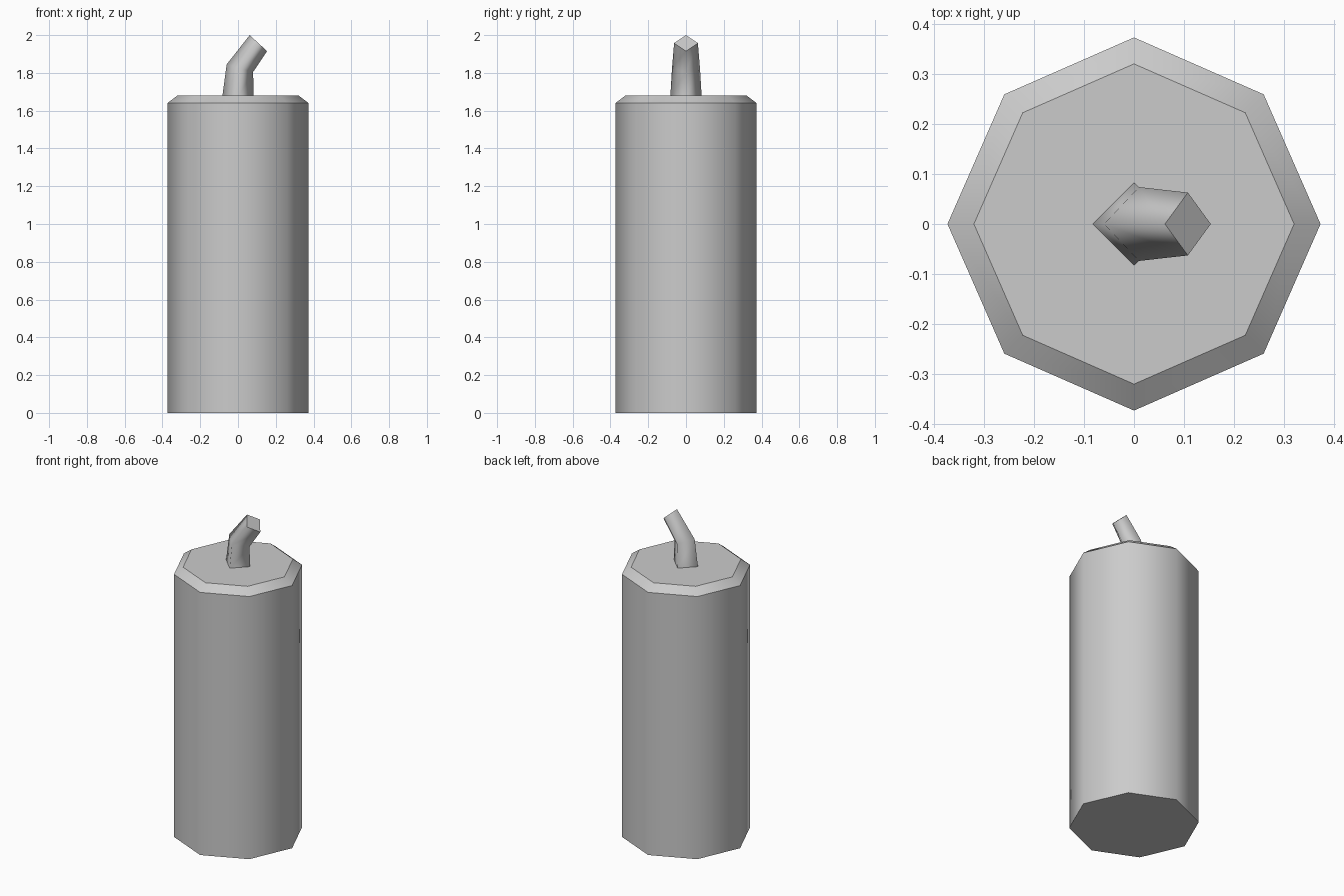
import bpy, bmesh, math

if "Cube" in bpy.data.objects:
    bpy.data.objects.remove(bpy.data.objects["Cube"])


def loft(name, rings, sharp):
    """Skin a list of point rings, cap both ends, keep the listed rings as hard edges."""
    bm = bmesh.new()
    loops = [[bm.verts.new(p) for p in ring] for ring in rings]
    n = len(loops[0])
    for a, b in zip(loops, loops[1:]):
        for i in range(n):
            j = (i + 1) % n
            bm.faces.new((a[i], a[j], b[j], b[i]))
    bm.faces.new(loops[0][::-1])
    bm.faces.new(loops[-1])
    bmesh.ops.recalc_face_normals(bm, faces=bm.faces)
    for f in bm.faces:
        f.smooth = True
    for k in sharp:
        for i in range(n):
            bm.edges.get((loops[k][i], loops[k][(i + 1) % n])).smooth = False
    mesh = bpy.data.meshes.new(name)
    bm.to_mesh(mesh)
    bm.free()
    obj = bpy.data.objects.new(name, mesh)
    bpy.context.collection.objects.link(obj)
    return obj


def octagon(r, z):
    # diagonal corners sit slightly inside the regular octagon
    pts = []
    for i in range(8):
        a = i * math.pi / 4
        s = r * (0.983 if i % 2 else 1.0)
        pts.append((s * math.cos(a), s * math.sin(a), z))
    return pts


def diamond(left, right, half_y):
    # four-sided wick section given its left and right (x, z) corners
    mx, mz = (left[0] + right[0]) / 2, (left[1] + right[1]) / 2
    return [(right[0], 0, right[1]), (mx, half_y, mz),
            (left[0], 0, left[1]), (mx, -half_y, mz)]


# Candle body with chamfered rim
loft("candle_body",
     [octagon(0.374, 0), octagon(0.374, 1.64), octagon(0.321, 1.68)],
     sharp=(0, 1, 2))

# Bent, tapering wick
loft("wick",
     [diamond((-0.083, 1.675), (0.083, 1.675), 0.083),
      diamond((-0.06, 1.845), (0.08, 1.805), 0.074),
      diamond((0.062, 2.0), (0.154, 1.915), 0.063)],
     sharp=(0, 2))
